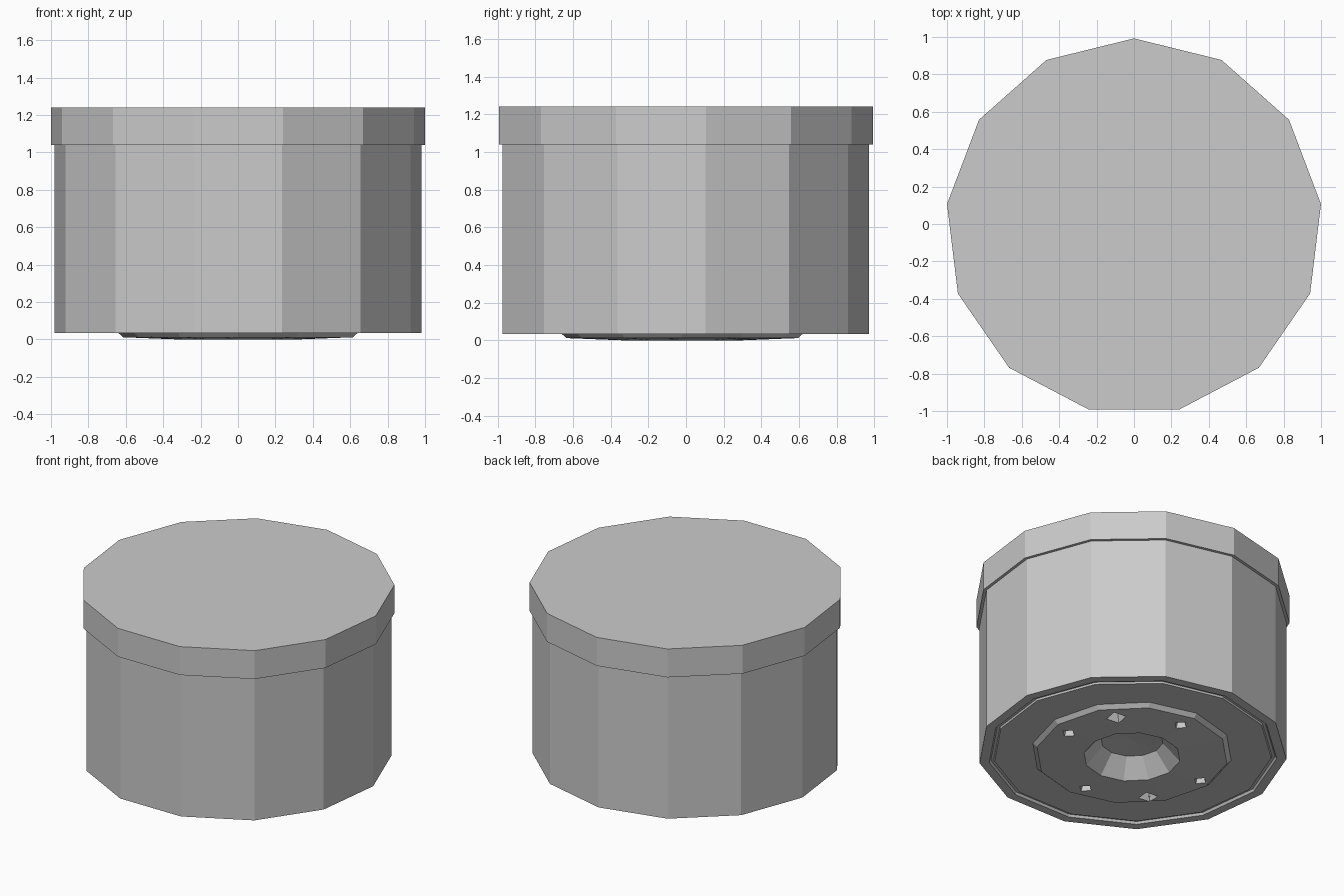
import bpy, bmesh, math

if "Cube" in bpy.data.objects:
    bpy.data.objects.remove(bpy.data.objects["Cube"])

CY = -0.0147   # a 13-gon's bounds are uneven in y, so shift it to centre


def lathe(name, profile, sides, cy=CY):
    """Revolve an (r, z) profile that starts and ends on the axis."""
    bm = bmesh.new()
    rings = []
    for r, z in profile:
        if r == 0:
            rings.append([bm.verts.new((0, cy, z))] * sides)
        else:
            rings.append([bm.verts.new((r * math.sin(2 * math.pi * i / sides),
                                        cy + r * math.cos(2 * math.pi * i / sides), z))
                          for i in range(sides)])
    for a, b in zip(rings, rings[1:]):
        for i in range(sides):
            j = (i + 1) % sides
            bm.faces.new(list(dict.fromkeys((a[i], a[j], b[j], b[i]))))
    bmesh.ops.recalc_face_normals(bm, faces=bm.faces)
    me = bpy.data.meshes.new(name)
    bm.to_mesh(me)
    bm.free()
    ob = bpy.data.objects.new(name, me)
    bpy.context.collection.objects.link(ob)
    return ob


# Lid: slightly wider 13-sided cap
lathe("lid", [(0, 1.24), (1.007, 1.24), (1.007, 1.04), (0, 1.04)], 13)

# Drum body: rim, slightly recessed base and a socket for the foot
lathe("drum_body", [(0, 1.1), (0.987, 1.1), (0.987, 0.035), (0.925, 0.035),
                    (0.915, 0.05), (0.895, 0.05), (0.89, 0.038),
                    (0.6, 0.038), (0.6, 0.3), (0, 0.3)], 13)

# Foot: low faceted ring with a sunken centre
foot = lathe("foot", [(0, 0.26), (0.59, 0.26), (0.645, 0.04), (0.615, 0.012),
                      (0.31, 0), (0.2, 0.12), (0, 0.13)], 12, -0.02)

# Small notches around the foot
for i, (x, y) in enumerate([(0.495, -0.06), (0.014, 0.48), (-0.04, -0.53),
                            (-0.54, 0.014), (-0.42, -0.36), (0.39, 0.29)]):
    size = 0.085 if i > 3 else 0.06
    bpy.ops.mesh.primitive_cone_add(vertices=4, radius1=size, radius2=size * 0.3,
                                    depth=0.11, location=(x, y, 0.025),
                                    rotation=(0, 0, math.atan2(y, x)))
    cutter = bpy.context.object
    cutter.name = "notch_cutter"
    cutter.hide_render = True
    cutter.hide_viewport = True
    cutter.display_type = 'WIRE'
    mod = foot.modifiers.new("notch", 'BOOLEAN')
    mod.operation = 'DIFFERENCE'
    mod.solver = 'EXACT'
    mod.object = cutter
